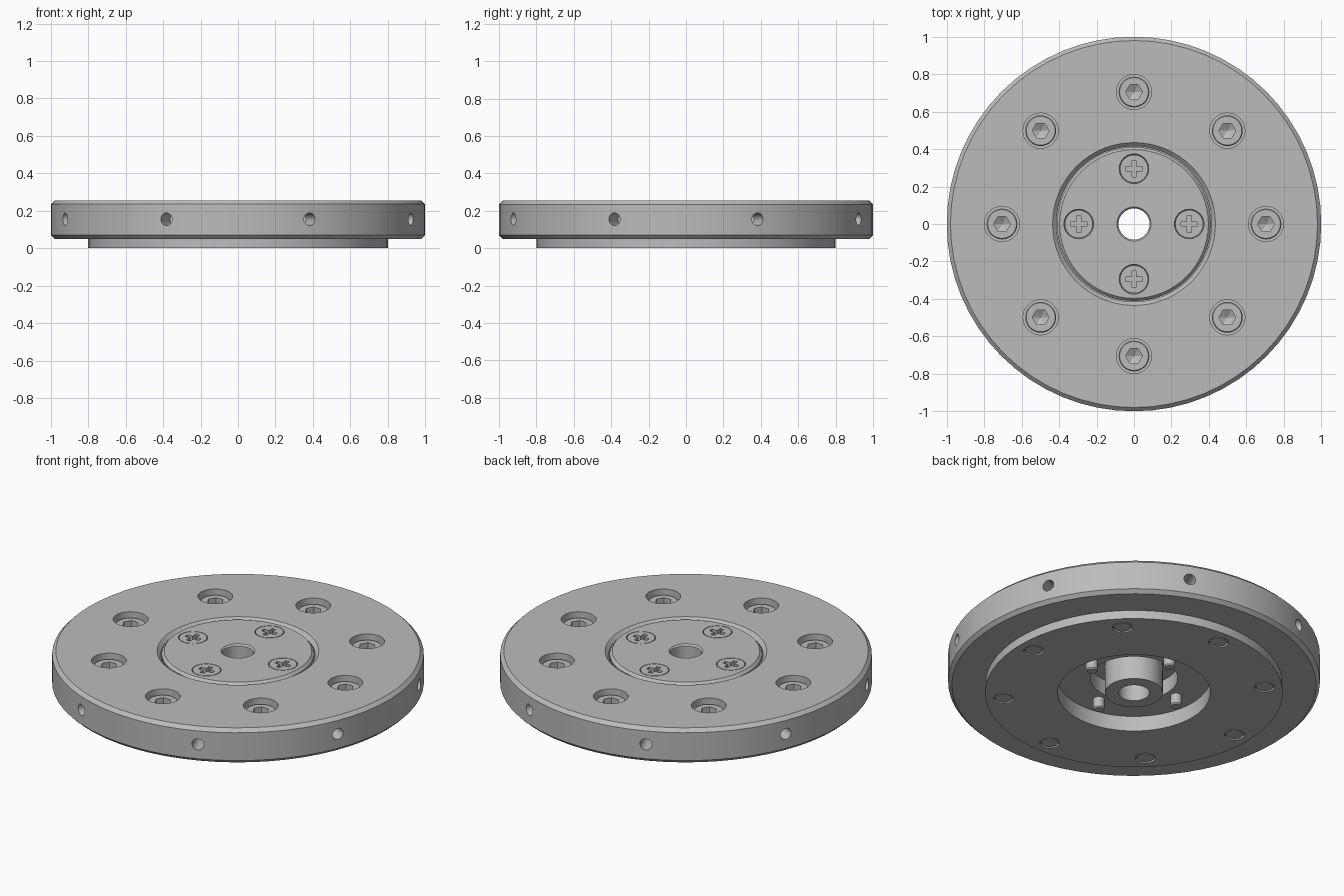
import bpy, bmesh, math
from mathutils import Matrix

cube = bpy.data.objects.get("Cube")
if cube:
    bpy.data.objects.remove(cube, do_unlink=True)

steel = bpy.data.materials.new("steel_grey")
steel.use_nodes = True
GREY = (0.5, 0.5, 0.5, 1)
steel.diffuse_color = GREY
steel.node_tree.nodes["Principled BSDF"].inputs["Base Color"].default_value = GREY

TOP = 0.255


def lathe(bm, profile, segs, closed=False, matrix=Matrix()):
    """Revolve an (r, z) profile about z; closed profiles make rings."""
    rings = []
    for i in range(segs):
        a = math.tau * i / segs
        rings.append([bm.verts.new(matrix @ Matrix.Rotation(a, 4, "Z") @ Matrix.Translation((r, 0, z)).translation)
                      for r, z in profile])
    n = len(profile)
    for i in range(segs):
        p, q = rings[i], rings[(i + 1) % segs]
        for j in range(n if closed else n - 1):
            k = (j + 1) % n
            bm.faces.new((p[j], q[j], q[k], p[k]))
    bmesh.ops.remove_doubles(bm, verts=bm.verts, dist=1e-5)
    bmesh.ops.recalc_face_normals(bm, faces=bm.faces)


def make(name, bm):
    mesh = bpy.data.meshes.new(name)
    bm.to_mesh(mesh)
    bm.free()
    obj = bpy.data.objects.new(name, mesh)
    bpy.context.collection.objects.link(obj)
    mesh.materials.append(steel)
    return obj


def turned(name, profile, segs, closed=False, places=(Matrix(),)):
    bm = bmesh.new()
    for m in places:
        lathe(bm, profile, segs, closed, m)
    return make(name, bm)


def cut(obj, cutter):
    """Subtract the cutter, bake the result and discard the cutter."""
    cutter.hide_render = True
    mod = obj.modifiers.new("cut", "BOOLEAN")
    mod.operation, mod.solver, mod.object = "DIFFERENCE", "EXACT", cutter
    graph = bpy.context.evaluated_depsgraph_get()
    mesh = bpy.data.meshes.new_from_object(obj.evaluated_get(graph))
    obj.modifiers.clear()
    obj.data = mesh
    bpy.data.objects.remove(cutter, do_unlink=True)


def smooth(obj):
    bpy.ops.object.select_all(action="DESELECT")
    obj.select_set(True)
    bpy.context.view_layer.objects.active = obj
    bpy.ops.object.shade_smooth_by_angle(angle=math.radians(30))


def around(count, radius, start=0.0):
    return [Matrix.Translation((radius * math.cos(a), radius * math.sin(a), 0))
            for a in (start + math.tau * i / count for i in range(count))]


bolt_places = around(8, 0.705)
screw_places = around(4, 0.295)

# Flange with stepped underside, inner web and chamfered rims
flange = turned("flange", [
    (0.41, 0), (0.8, 0), (0.8, 0.05), (0.98, 0.05), (1, 0.07), (1, 0.235),
    (0.98, TOP), (0.435, TOP), (0.415, 0.235), (0.415, 0.18),
    (0.235, 0.18), (0.235, 0.09), (0.41, 0.09)], 64, True)
cut(flange, turned("bolt_hole_cutter", [
    (0, -0.1), (0.054, -0.1), (0.054, 0.12), (0.094, 0.12), (0.094, 0.4), (0, 0.4)],
    32, places=bolt_places))

# Radial holes in the rim, with drill-point ends
radial = [Matrix.Rotation(math.tau * (i + 0.5) / 8, 4, "Z") @ Matrix.Translation((0, 0, 0.155))
          @ Matrix.Rotation(math.pi / 2, 4, "Y") for i in range(8)]
cut(flange, turned("rim_hole_cutter", [(0, 0.85), (0.033, 0.87), (0.033, 1.1), (0, 1.1)],
                   24, places=radial))

# Centre plate with hub and through bore
hub = turned("centre_hub", [
    (0.083, 0), (0.155, 0), (0.155, 0.18), (0.411, 0.18), (0.411, 0.24),
    (0.397, TOP), (0.091, TOP), (0.083, 0.245)], 64, True)
cut(hub, turned("countersink_cutter", [
    (0, 0.1), (0.034, 0.1), (0.034, 0.2), (0.079, 0.24), (0.079, 0.4), (0, 0.4)],
    32, places=screw_places))

# Socket head bolts around the flange
bolts = turned("socket_bolts", [
    (0, 0.002), (0.045, 0.002), (0.05, 0.008), (0.05, 0.12), (0.082, 0.12),
    (0.082, 0.22), (0.077, 0.226), (0, 0.226)], 32, places=bolt_places)
cut(bolts, turned("hex_cutter", [(0, 0.15), (0.045, 0.175), (0.045, 0.4), (0, 0.4)],
                  6, places=bolt_places))

# Countersunk cross-slot screws in the centre plate
screws = turned("cross_screws", [
    (0, 0.025), (0.026, 0.025), (0.031, 0.032), (0.031, 0.2), (0.075, 0.24),
    (0.075, TOP), (0, TOP)], 32, places=screw_places)
for size in ((0.09, 0.024, 0.1), (0.024, 0.09, 0.1)):
    slots = bmesh.new()
    for m in screw_places:
        bmesh.ops.create_cube(slots, size=1, matrix=m @ Matrix.Translation((0, 0, 0.275))
                              @ Matrix.Diagonal((*size, 1)))
    cut(screws, make("slot_cutter", slots))

for part in (flange, hub, bolts, screws):
    smooth(part)
